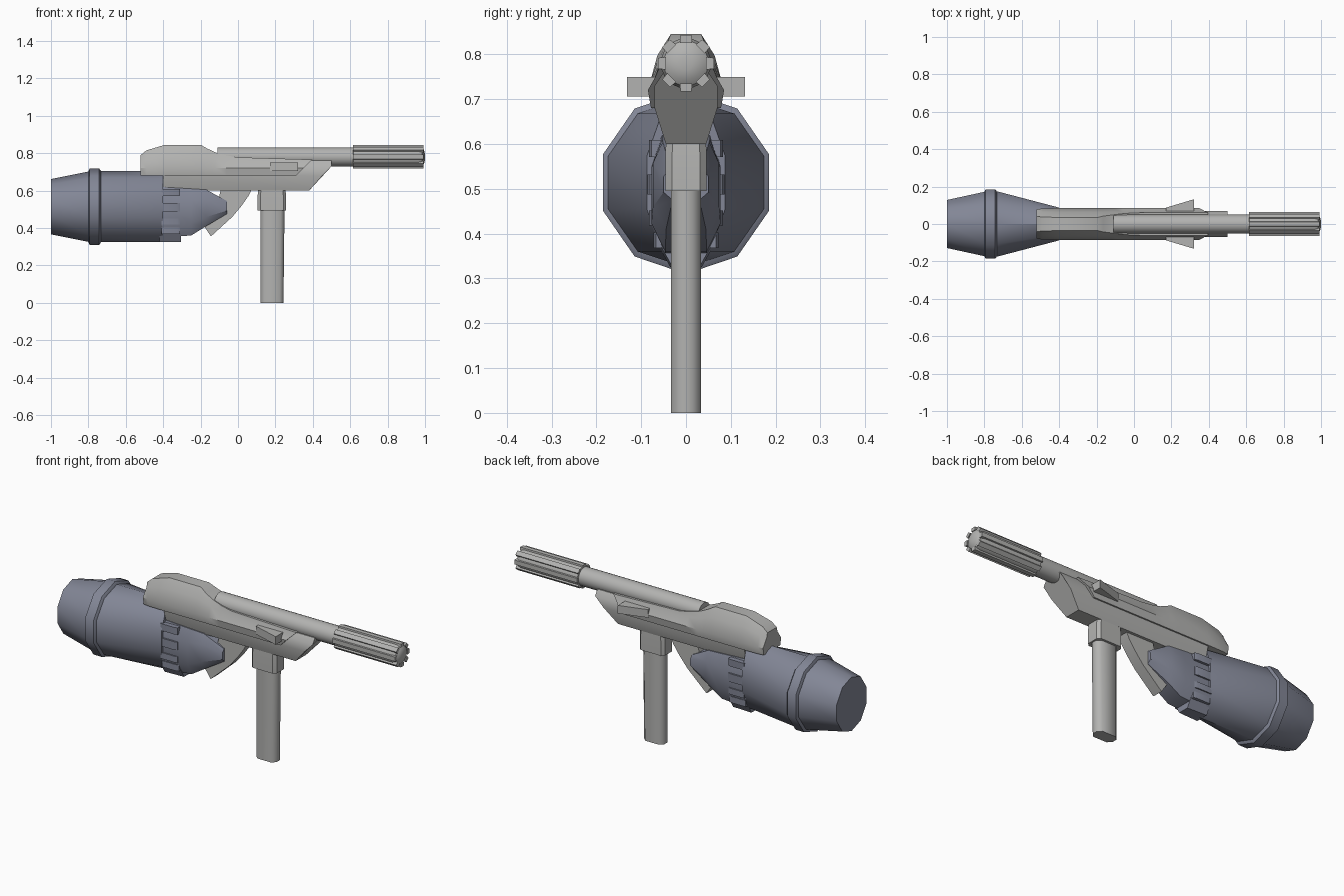
import bpy, bmesh, math
from mathutils import Vector

if "Cube" in bpy.data.objects:
    bpy.data.objects.remove(bpy.data.objects["Cube"])


def material(name, rgb):
    m = bpy.data.materials.new(name)
    m.diffuse_color = (*rgb, 1)
    m.use_nodes = True
    m.node_tree.nodes["Principled BSDF"].inputs["Base Color"].default_value = m.diffuse_color
    return m


GREY = material("light grey metal", (0.45, 0.45, 0.44))
BLUE = material("blue grey metal", (0.225, 0.24, 0.305))


def loft(name, rings, mat, angle=35):
    """Skin a series of equal-length point rings and cap both ends."""
    bm = bmesh.new()
    vs = [[bm.verts.new(p) for p in r] for r in rings]
    n = len(rings[0])
    for a, b in zip(vs, vs[1:]):
        for i in range(n):
            j = (i + 1) % n
            bm.faces.new((a[i], a[j], b[j], b[i]))
    bm.faces.new(vs[0])
    bm.faces.new(vs[-1])
    bmesh.ops.recalc_face_normals(bm, faces=bm.faces)
    me = bpy.data.meshes.new(name)
    bm.to_mesh(me)
    bm.free()
    me.materials.append(mat)
    ob = bpy.data.objects.new(name, me)
    bpy.context.collection.objects.link(ob)
    bpy.ops.object.select_all(action='DESELECT')
    ob.select_set(True)
    bpy.context.view_layer.objects.active = ob
    bpy.ops.object.shade_smooth_by_angle(angle=math.radians(angle))
    return ob


def mirrored(half):
    """Close a half section of (x, y, z) points across y = 0."""
    return half + [(x, -y, z) for x, y, z in reversed(half)]


def ellipse(x, zc, ry, rz, n, start=0):
    a = [start + 2 * math.pi * i / n for i in range(n)]
    return [(x, ry * math.cos(t), zc + rz * math.sin(t)) for t in a]


def box(name, x0, x1, y0, y1, z0, z1, mat):
    return loft(name, [[(x, y0, z0), (x, y1, z0), (x, y1, z1), (x, y0, z1)] for x in (x0, x1)], mat)


def chamfered(cx, hx, hy, z, c):
    """Horizontal rectangle with cut corners."""
    return [(cx + sx, sy, z) for sx, sy in
            [(-hx, -hy + c), (-hx + c, -hy), (hx - c, -hy), (hx, -hy + c),
             (hx, hy - c), (hx - c, hy), (-hx + c, hy), (-hx, hy - c)]]


# receiver: lower body with raked front
front = [(.38, .045, .60), (.45, .07, .68), (.50, .07, .73), (.50, .05, .76)]
rear = [(-.40, y, z) for _, y, z in front]
loft("receiver", [mirrored(rear), mirrored(front)], GREY)

# upper shell: rear hump falling in a scoop to a low front
rings = []
for x, top, hw, tw, rake in [(-.52, .79, .078, .04, 0), (-.49, .815, .083, .038, 0),
                             (-.39, .845, .085, .034, 0), (-.20, .845, .085, .034, 0),
                             (-.165, .825, .085, .042, 0), (-.12, .804, .085, .048, 0),
                             (-.06, .788, .085, .055, 0), (.0, .778, .085, .06, 0),
                             (.31, .766, .085, .062, 1)]:
    mid = .72 + (top - .72) * .62
    half = [(hw - .007, .68), (hw, .72), (max(tw, .064 if top > .8 else tw + .007), mid), (tw, top)]
    rings.append(mirrored([(x + rake * (z - .68), y, z) for y, z in half]))
loft("upper_shell", rings, GREY)

# barrel and ribbed muzzle
loft("barrel", [ellipse(x, .78, .05, .05, 24) for x in (-.11, .63)], GREY)
loft("muzzle_core", [ellipse(x, .78, r, r, 24) for x, r in
     [(.615, .05), (.618, .056), (.965, .056), (.985, .05), (.995, .036), (1.0, .015)]], GREY)
for k in range(8):
    t = k * math.pi / 4
    out, side = Vector((0, math.cos(t), math.sin(t))), Vector((0, -math.sin(t), math.cos(t)))
    sec = [(.045, -.014), (.063, -.012), (.063, .012), (.045, .014)]
    loft("muzzle_rib_%d" % k, [[Vector((x, 0, .78)) + out * a + side * b for a, b in sec]
                               for x in (.615, .993)], GREY)

# flared side lugs
for s, label in ((1, "back"), (-1, "front")):
    loft("side_lug_" + label, [[(x, s * y, z) for x, y in
         [(.17, .06), (.17, .087), (.32, .132), (.32, .06)]] for z in (.706, .75)], GREY)

# grip and its socket
loft("grip", [chamfered(.182, .061, .034, 0, .02), chamfered(.185, .064, .034, .52, .02)], GREY, 50)
loft("grip_socket", [chamfered(.181, .076, .046, .495, .015),
                     chamfered(.181, .076, .046, .575, .015),
                     chamfered(.181, .071, .044, .62, .015)], GREY)

# curved bracket between receiver and tank nose
profile = [(.075, .61), (.055, .57), (.02, .52), (-.03, .46), (-.145, .355),
           (-.178, .405), (-.12, .50), (-.09, .61)]
loft("tank_bracket", [[(x, y, z) for x, z in profile] for y in (-.03, .03)], GREY)

# ten-sided tank flattening towards its front
Z, START = .514, math.radians(18)
loft("tank_body", [ellipse(x, Z, ry, rz, 10, START) for x, ry, rz in
     [(-1.0, .135, .148), (-.79, .183, .19), (-.73, .183, .19), (-.40, .092, .19)]], BLUE, 40)
loft("tank_ring", [ellipse(x, Z, r * .955, r, 10, START) for x, r in
     [(-.80, .190), (-.793, .204), (-.742, .204), (-.732, .190)]], BLUE, 40)

# tank nose: tapered slab
rings = []
for x, lo, hi, hw in [(-.42, .35, .62, .077), (-.25, .36, .61, .077),
                      (-.17, .41, .605, .074), (-.06, .475, .545, .05)]:
    c = (hi - lo) * .25
    rings.append(mirrored([(x, hw * .6, lo), (x, hw, lo + c), (x, hw, hi - c), (x, hw * .7, hi)]))
loft("tank_nose", rings, BLUE)

# comb of fingers clasping the nose, and the keel below
for k, (z, h, hw) in enumerate([(.385, .034, .072), (.435, .034, .083), (.51, .045, .086), (.59, .038, .083)]):
    loft("finger_%d" % k, [[(x, y * w, zz) for y, zz in
         [(-hw, z - h / 2), (hw, z - h / 2), (hw, z + h / 2), (-hw, z + h / 2)]]
         for x, w in ((-.41, 1), (-.325, 1), (-.31, .93))], BLUE)
loft("tank_keel", [[(x, -a, .325), (x, a, .325), (x, b, .37), (x, -b, .37)]
     for x, a, b in ((-.42, .035, .06), (-.305, .03, .055))], BLUE)
